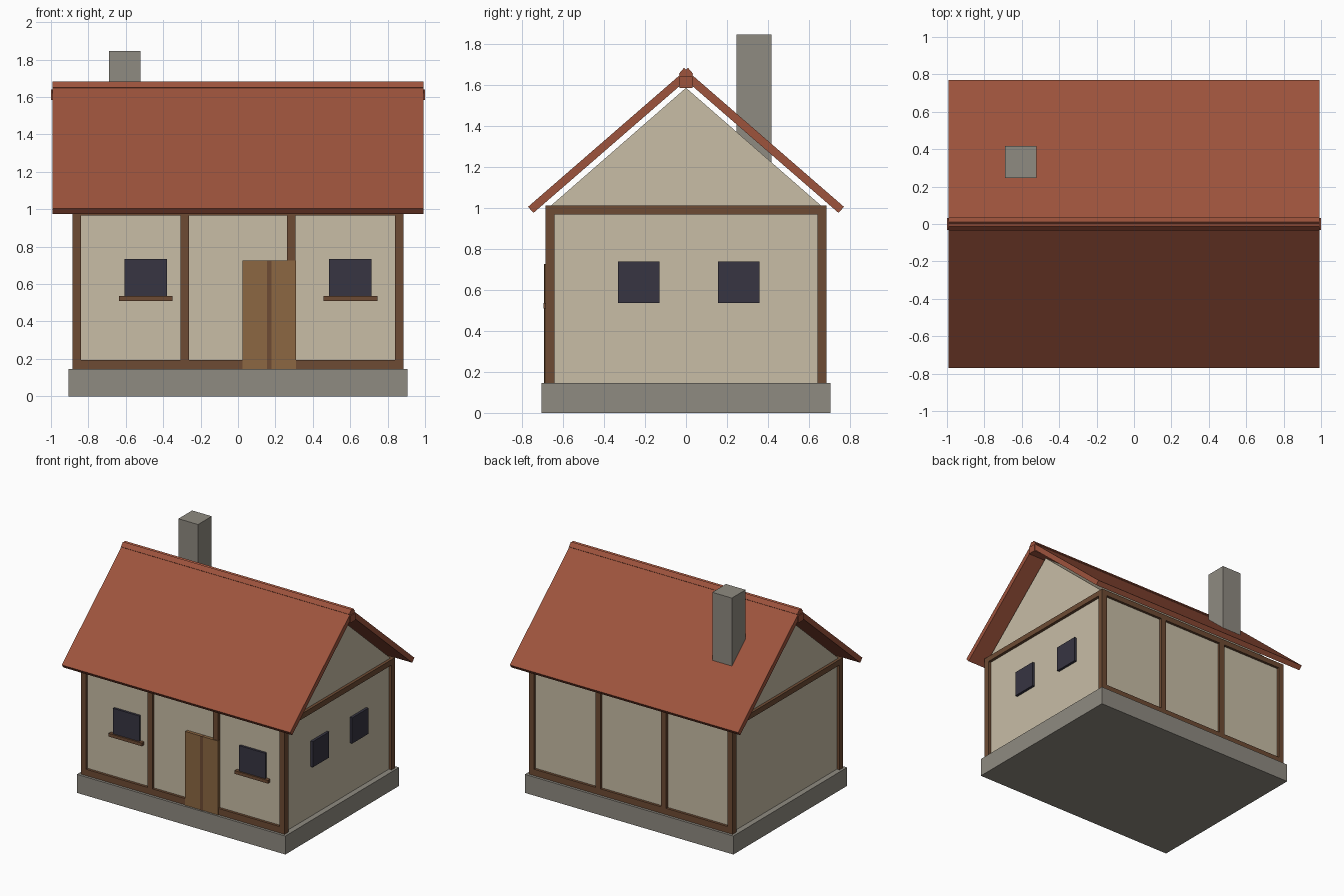
import bpy

default = bpy.data.objects.get("Cube")
if default:
    bpy.data.objects.remove(default, do_unlink=True)


def material(name, r, g, b):
    m = bpy.data.materials.new(name)
    m.use_nodes = True
    m.diffuse_color = (r, g, b, 1)
    m.node_tree.nodes["Principled BSDF"].inputs["Base Color"].default_value = (r, g, b, 1)
    return m


PLASTER = material("cream plaster", 0.58, 0.51, 0.38)
TIMBER = material("dark timber", 0.155, 0.071, 0.034)
ROOF = material("red roof tile", 0.34, 0.087, 0.046)
STONE = material("grey stone", 0.275, 0.257, 0.22)
GLASS = material("dark glass", 0.038, 0.035, 0.054)
DOOR = material("door wood", 0.265, 0.136, 0.054)


def prism(name, profile, x0, x1, mat):
    """Extrude a (y, z) profile along x."""
    n = len(profile)
    verts = [(x, y, z) for x in (x0, x1) for y, z in profile]
    faces = [tuple(reversed(range(n))), tuple(range(n, 2 * n))]
    faces += [(i, (i + 1) % n, n + (i + 1) % n, n + i) for i in range(n)]
    mesh = bpy.data.meshes.new(name)
    mesh.from_pydata(verts, [], faces)
    mesh.materials.append(mat)
    obj = bpy.data.objects.new(name, mesh)
    bpy.context.collection.objects.link(obj)
    return obj


def box(name, x, y, z, mat):
    return prism(name, [(y[0], z[0]), (y[1], z[0]), (y[1], z[1]), (y[0], z[1])], x[0], x[1], mat)


def span(a, b):
    return (min(a, b), max(a, b))


# Key sizes: frame outer half sizes, wall half sizes, floor and eaves heights
FX, FY = 0.885, 0.685
WX, WY = 0.862, 0.665
FLOOR, EAVES = 0.145, 1.01
W = 0.045

# Foundation, walls and gable
box("foundation", (-0.905, 0.905), (-0.705, 0.705), (0, FLOOR), STONE)
box("walls", (-WX, WX), (-WY, WY), (FLOOR, 1.005), PLASTER)
prism("gable", [(-WY, 1.005), (WY, 1.005), (0, 1.585)], -WX, WX, PLASTER)

# Timber frame
for sy, side in ((-1, "front"), (1, "back")):
    for sx, hand in ((-1, "right"), (1, "left")):
        box(f"{side}_{hand}_corner_post", span(sx * FX, sx * (FX - W)),
            span(sy * FY, sy * (FY - W)), (FLOOR, EAVES), TIMBER)
        mid = sx * 0.285
        box(f"{side}_{hand}_middle_post", (mid - W / 2, mid + W / 2),
            span(sy * FY, sy * (FY - W)), (FLOOR, EAVES), TIMBER)
    for part, z in (("bottom_beam", (FLOOR, 0.195)), ("top_beam", (0.967, EAVES))):
        box(f"{side}_{part}", (-FX + W, FX - W), span(sy * FY, sy * (FY - W)), z, TIMBER)
for sx, hand in ((-1, "right"), (1, "left")):
    box(f"{hand}_side_top_beam", span(sx * FX, sx * (FX - W)),
        (-FY + W, FY - W), (0.967, EAVES), TIMBER)

# Front windows with sills
for cx, hand in ((-0.493, "right"), (0.601, "left")):
    box(f"front_{hand}_window", (cx - 0.114, cx + 0.114), (-0.683, -0.64), (0.535, 0.735), GLASS)
    box(f"front_{hand}_sill", (cx - 0.144, cx + 0.144), (-0.695, -0.64), (0.51, 0.535), TIMBER)

# Side windows, on one end only
for cy, place in ((-0.23, "front"), (0.258, "back")):
    box(f"side_{place}_window", (0.84, 0.882), (cy - 0.101, cy + 0.101), (0.535, 0.737), GLASS)

# Door with a centre strip
box("door", (0.025, 0.31), (-0.69, -0.64), (FLOOR, 0.725), DOOR)
box("door_strip", (0.156, 0.18), (-0.693, -0.65), (FLOOR, 0.725), TIMBER)

# Roof slabs crossing at the ridge, and the ridge beam
slab = [(-0.77, 1.005), (-0.744, 0.975), (0.036, 1.652), (0.01, 1.682)]
prism("front_roof_slab", slab, -0.992, 0.992, ROOF)
prism("back_roof_slab", [(-y, z) for y, z in reversed(slab)], -0.992, 0.992, ROOF)
box("ridge_beam", (-1, 1), (-0.031, 0.031), (1.585, 1.64), ROOF)

# Chimney
box("chimney", (-0.69, -0.52), (0.247, 0.417), (1.05, 1.845), STONE)
